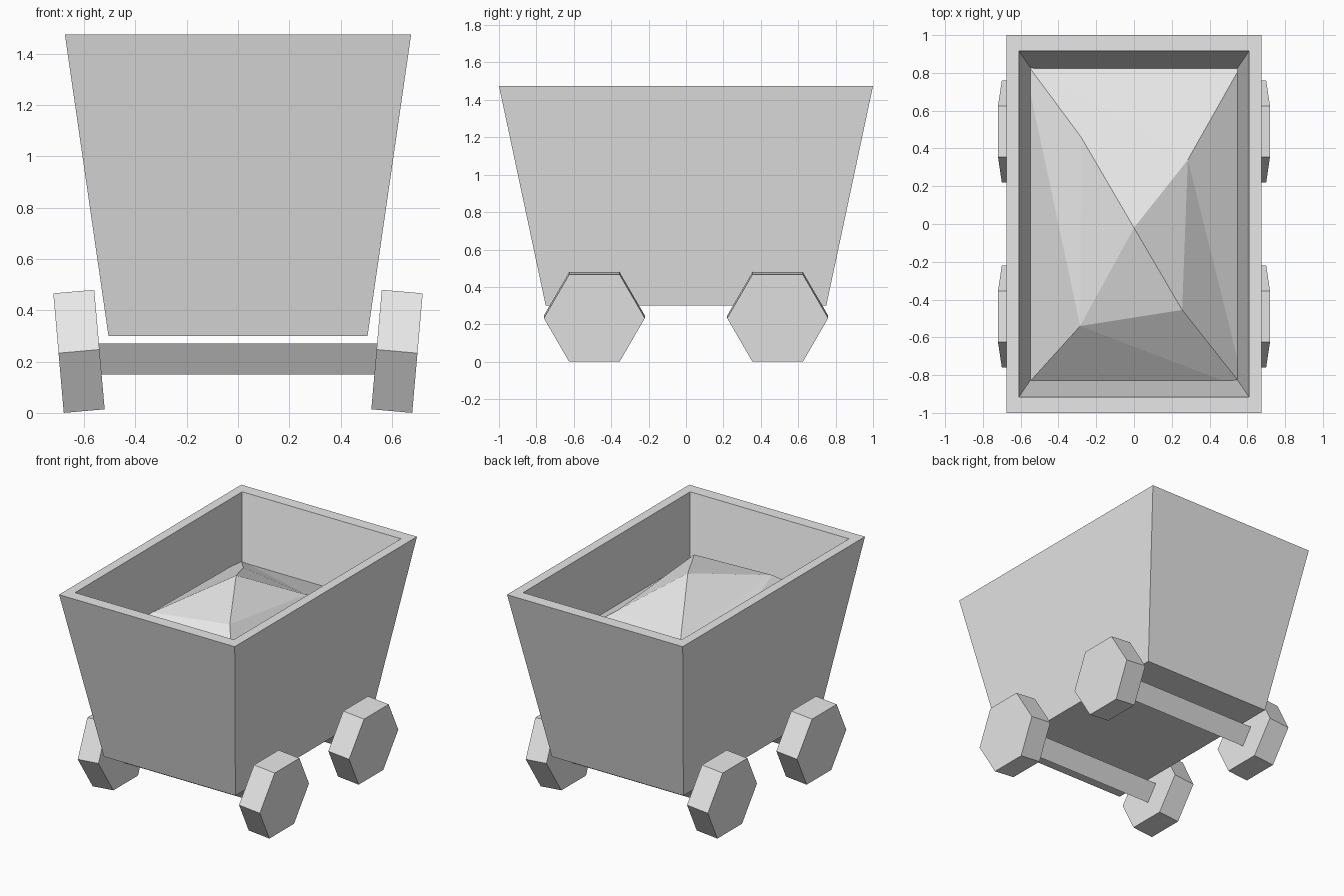
import bpy, bmesh, math
from mathutils import Matrix, Vector

if "Cube" in bpy.data.objects:
    bpy.data.objects.remove(bpy.data.objects["Cube"], do_unlink=True)

GREY = (0.8, 0.8, 0.8, 1.0)
mat = bpy.data.materials.new("plain grey")
mat.use_nodes = True
mat.diffuse_color = GREY
mat.node_tree.nodes["Principled BSDF"].inputs["Base Color"].default_value = GREY


def finish(name, bm):
    """Turn a bmesh into a flat-shaded object with the grey material."""
    bmesh.ops.recalc_face_normals(bm, faces=bm.faces)
    mesh = bpy.data.meshes.new(name)
    bm.to_mesh(mesh)
    bm.free()
    mesh.materials.append(mat)
    obj = bpy.data.objects.new(name, mesh)
    bpy.context.collection.objects.link(obj)
    return obj


def rect(bm, hx, hy, z):
    """Ring of four corner vertices."""
    return [bm.verts.new((sx * hx, sy * hy, z))
            for sx, sy in ((-1, -1), (1, -1), (1, 1), (-1, 1))]


def prism(name, sides, radius, length, start, place):
    """Regular prism along x, first corner at angle start in the yz plane."""
    bm = bmesh.new()
    ends = []
    for x in (-length / 2, length / 2):
        ring = []
        for i in range(sides):
            a = start + math.tau * i / sides
            ring.append(bm.verts.new((x, radius * math.cos(a), radius * math.sin(a))))
        ends.append(ring)
        bm.faces.new(ring)
    for i in range(sides):
        j = (i + 1) % sides
        bm.faces.new((ends[0][i], ends[0][j], ends[1][j], ends[1][i]))
    bmesh.ops.transform(bm, matrix=place, verts=bm.verts)
    return finish(name, bm)


# Tapered open box: outer bottom, outer rim, inner rim, inner floor
bm = bmesh.new()
rings = [rect(bm, *r) for r in ((0.505, 0.75, 0.30), (0.675, 1.0, 1.475),
                                (0.61, 0.917, 1.475), (0.465, 0.704, 0.475))]
for low, high in zip(rings, rings[1:]):
    for i in range(4):
        j = (i + 1) % 4
        bm.faces.new((low[i], low[j], high[j], high[i]))
bm.faces.new(rings[0])
bm.faces.new(rings[-1])
finish("cart_body", bm)

# Faceted heap of load: base corners, four shoulders, one peak
bm = bmesh.new()
c = rect(bm, 0.587, 0.874, 1.02)
s = [bm.verts.new(p) for p in ((-0.285, -0.54, 1.28), (0.255, -0.455, 1.31),
                               (0.285, 0.34, 1.22), (-0.28, 0.46, 1.21))]
peak = bm.verts.new((0, -0.02, 1.415))
for i in range(4):
    bm.faces.new((s[i], s[(i + 1) % 4], peak))
for tri in ((c[0], c[1], s[0]), (c[1], s[1], s[0]),
            (c[1], s[2], s[1]), (c[1], c[2], s[2]),
            (c[2], c[3], s[2]), (c[3], s[3], s[2]),
            (c[3], s[0], s[3]), (c[3], c[0], s[0])):
    bm.faces.new(tri)
heap = finish("load_heap", bm)
if heap.data.polygons[0].normal.z < 0:
    heap.data.flip_normals()

# Triangular axles and six-sided wheels leaning outward at the top
for end, y in (("front", -0.49), ("back", 0.49)):
    prism(end + "_axle", 3, 0.08, 1.16, -math.pi / 2,
          Matrix.Translation((0, y, 0.23)))
    for side, sx in (("left", 1), ("right", -1)):
        lean = Matrix.Rotation(math.radians(5) * sx, 4, "Y")
        prism(f"{end}_{side}_wheel", 6, 0.27, 0.16, 0,
              Matrix.Translation(Vector((sx * 0.62, y, 0.24))) @ lean)
